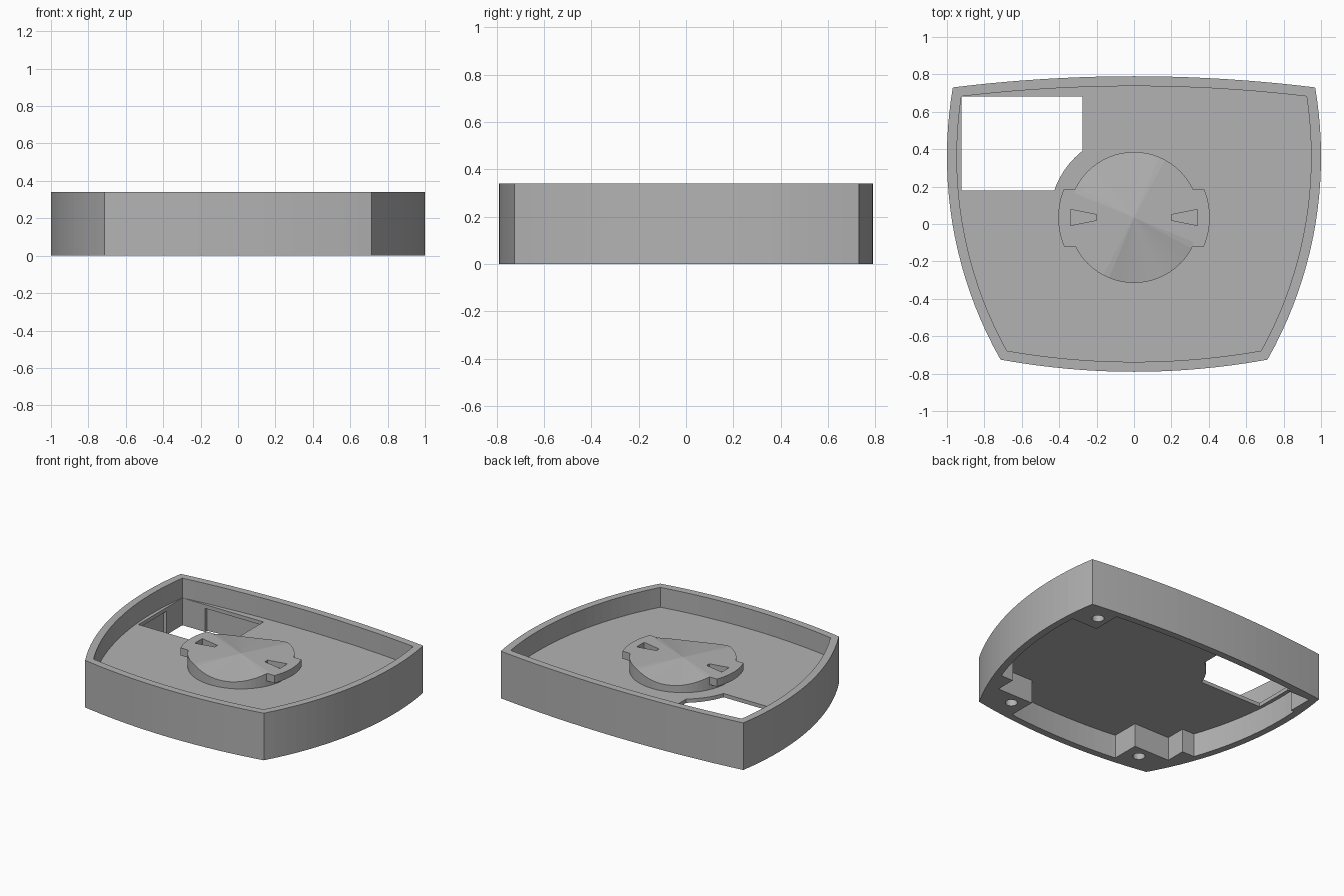
import bpy, bmesh, math
from math import sin, cos, sqrt, radians

cube = bpy.data.objects.get("Cube")
if cube:
    bpy.data.objects.remove(cube, do_unlink=True)

grey = bpy.data.materials.new("plain grey")
grey.use_nodes = True
GREY = (0.45, 0.45, 0.45, 1)
grey.diffuse_color = GREY
grey.node_tree.nodes["Principled BSDF"].inputs["Base Color"].default_value = GREY

HEIGHT, FLOOR_TOP, FLOOR_LOW = 0.34, 0.197, 0.17
CY = 0.035                      # y of the round cover's centre
COVER_TOP = 0.29


def finish(name, bm):
    bmesh.ops.recalc_face_normals(bm, faces=bm.faces)
    mesh = bpy.data.meshes.new(name)
    bm.to_mesh(mesh)
    bm.free()
    mesh.materials.append(grey)
    obj = bpy.data.objects.new(name, mesh)
    bpy.context.collection.objects.link(obj)
    return obj


def prism(name, pts, z0, z1):
    bm = bmesh.new()
    base = bm.faces.new([bm.verts.new((x, y, z0)) for x, y in pts])
    top = bmesh.ops.extrude_face_region(bm, geom=[base])["geom"]
    verts = [g for g in top if isinstance(g, bmesh.types.BMVert)]
    bmesh.ops.translate(bm, verts=verts, vec=(0, 0, z1 - z0))
    return finish(name, bm)


def box(name, x0, x1, y0, y1, z0, z1):
    return prism(name, [(x0, y0), (x1, y0), (x1, y1), (x0, y1)], z0, z1)


def disc(name, x, y, r, z0, z1, n=48):
    ring = [(x + r * cos(math.tau * i / n), y + r * sin(math.tau * i / n)) for i in range(n)]
    return prism(name, ring, z0, z1)


def cut(target, cutter):
    mod = target.modifiers.new("cut", "BOOLEAN")
    mod.operation = "DIFFERENCE"
    mod.solver = "EXACT"
    mod.object = cutter
    bpy.context.view_layer.objects.active = target
    bpy.ops.object.modifier_apply(modifier=mod.name)
    bpy.data.objects.remove(cutter, do_unlink=True)


def outline(t, n=20):
    """Four bowed sides, moved inward by t."""
    def side(y):
        return -1.2 + sqrt((2.2 - t) ** 2 - (y - 0.36) ** 2)

    def back(x):
        return 0.79 - 7.87 + sqrt((7.87 - t) ** 2 - x * x)

    def front(x):
        return -0.79 + 3.96 - sqrt((3.96 - t) ** 2 - x * x)

    yb, yf = 0.73, -0.72
    for _ in range(20):
        yb, yf = back(side(yb)), front(side(yf))
    xb, xf = side(yb), side(yf)
    steps = [i / n for i in range(n)]
    pts = [(xb - 2 * xb * s, back(xb - 2 * xb * s)) for s in steps]
    pts += [(-side(yb + (yf - yb) * s), yb + (yf - yb) * s) for s in steps]
    pts += [(-xf + 2 * xf * s, front(-xf + 2 * xf * s)) for s in steps]
    pts += [(side(yf + (yb - yf) * s), yf + (yb - yf) * s) for s in steps]
    return pts


# Casing with a shallow pocket above the floor
casing = prism("casing", outline(0), 0, HEIGHT)
cut(casing, prism("pocket", outline(0.053), FLOOR_TOP, HEIGHT + 0.1))

# Cavity below, leaving screw posts and small blocks in the corners
cavity = prism("cavity", outline(0.05), -0.1, FLOOR_LOW)
for s in (-1, 1):
    for x0, y0, y1 in ((0.44, -0.9, -0.515), (0.725, -0.6, -0.37), (0.74, 0.5, 0.9)):
        a, b = sorted((s * x0, s * 1.2))
        cut(cavity, box("post", a, b, y0, y1, -0.2, 0.3))
cut(casing, cavity)

# Opening in the floor, curved around the cover
opening = box("opening", -0.922, -0.275, 0.18, 0.683, -0.1, FLOOR_TOP + 0.02)
cut(opening, disc("cover_margin", 0, CY, 0.45, -0.2, 0.4, 64))
cut(casing, opening)

# Screw holes
for x, y in ((0.545, -0.6), (-0.545, -0.6), (0.82, 0.61)):
    cut(casing, disc("screw_hole", x, y, 0.04, -0.1, 0.14, 24))

# Round cover: a fan whose rim dips on two opposite sides
N, R = 64, 0.35
bm = bmesh.new()
centre = bm.verts.new((0, CY, COVER_TOP))
low, high = [], []
for i in range(N):
    a = math.tau * i / N
    dip = 0.045 * max(0, 2 * cos(a - radians(110)) ** 2 - 1)
    x, y = R * cos(a), CY + R * sin(a)
    low.append(bm.verts.new((x, y, FLOOR_TOP - 0.01)))
    high.append(bm.verts.new((x, y, COVER_TOP - dip)))
for i in range(N):
    j = (i + 1) % N
    bm.faces.new((centre, high[i], high[j]))
    bm.faces.new((low[i], low[j], high[j], high[i]))
bm.faces.new(low[::-1])
cover = finish("round_cover", bm)

# Tapered finger notches and locking tabs on both sides
for s, label in ((1, "left"), (-1, "right")):
    wedge = [(0.2, -0.015), (0.34, -0.043), (0.34, 0.043), (0.2, 0.015)]
    cut(cover, prism("notch", [(s * x, CY + s * y) for x, y in wedge], 0.25, 0.4))
    tab = []
    for r, order in ((0.405, range(13)), (R - 0.003, range(12, -1, -1))):
        lo, hi = math.asin(-0.155 / r), math.asin(0.15 / r)
        for k in order:
            a = lo + (hi - lo) * k / 12
            tab.append((s * r * cos(a), CY + r * sin(a)))
    prism(label + "_locking_tab", tab, 0.235, COVER_TOP)
